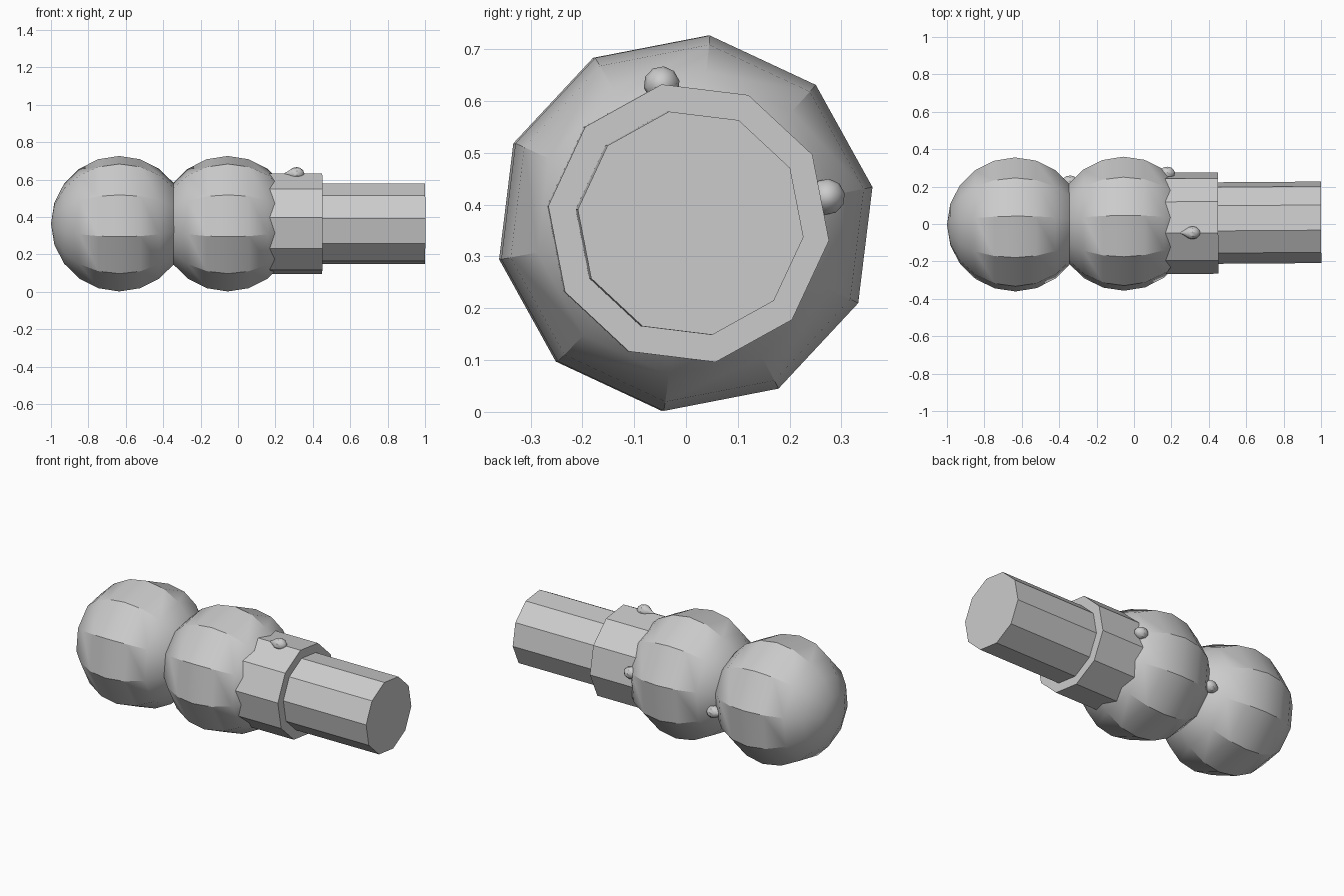
import bpy, bmesh, math
from mathutils import Matrix

cube = bpy.data.objects.get("Cube")
if cube:
    bpy.data.objects.remove(cube, do_unlink=True)

grey = bpy.data.materials.new("plain grey")
grey.use_nodes = True
COLOUR = (0.6, 0.6, 0.6, 1.0)
grey.diffuse_color = COLOUR
bsdf = next(n for n in grey.node_tree.nodes if n.type == 'BSDF_PRINCIPLED')
bsdf.inputs["Base Color"].default_value = COLOUR

SIDES = 10
AXIS_Z = 0.364
YAW = 0.007  # the body's long axis is turned very slightly


def lathe(name, profile, phase, centre):
    """Revolve (x, radius) points round the x axis into a ten-sided solid."""
    bm = bmesh.new()
    rings = []
    for x, r in profile:
        ring = []
        for i in range(SIDES):
            a = math.radians(phase) + math.tau * i / SIDES
            ring.append(bm.verts.new((x, r * math.cos(a), r * math.sin(a))))
        rings.append(ring)
    for a, b in zip(rings, rings[1:]):
        for i in range(SIDES):
            j = (i + 1) % SIDES
            bm.faces.new((a[i], a[j], b[j], b[i]))
    # close open ends; zero-radius ends collapse to a pole
    for ring, (x, r) in zip((rings[0], rings[-1]), (profile[0], profile[-1])):
        if r > 0:
            bm.faces.new(ring)
    bmesh.ops.remove_doubles(bm, verts=bm.verts, dist=1e-5)
    bmesh.ops.recalc_face_normals(bm, faces=bm.faces)
    mesh = bpy.data.meshes.new(name)
    bm.to_mesh(mesh)
    bm.free()
    mesh.materials.append(grey)
    obj = bpy.data.objects.new(name, mesh)
    bpy.context.collection.objects.link(obj)
    obj.matrix_world = Matrix.Translation(centre) @ Matrix.Rotation(YAW, 4, 'Z')
    bpy.ops.object.select_all(action='DESELECT')
    obj.select_set(True)
    bpy.context.view_layer.objects.active = obj
    bpy.ops.object.shade_smooth_by_angle(angle=math.radians(30))
    return obj


def on_axis(x):
    return (x, 0.002 + YAW * x, AXIS_Z)


# Two overlapping balls with their poles along x
R = 0.365
ball = [(-R * math.cos(math.pi * k / 10), R * math.sin(math.pi * k / 10) if 0 < k < 10 else 0.0)
        for k in range(11)]
lathe("end_ball", ball, 11, on_axis(-0.635))
lathe("middle_ball", ball, 11, on_axis(-0.055))

# Wide collar and narrower handle
lathe("collar", [(-0.15, 0.273), (0.15, 0.273)], -7, on_axis(0.30))
lathe("handle", [(-0.32, 0.2195), (0.32, 0.2195)], -7, on_axis(0.68))

# Small teardrop studs, pointed towards the balls
stud = [(-0.065, 0), (-0.04, 0.015), (-0.017, 0.031), (0.004, 0.035),
        (0.024, 0.030), (0.039, 0.016), (0.045, 0)]
for name, place in (("collar_stud", (0.31, -0.047, 0.632)),
                    ("side_stud", (0.175, 0.272, 0.415)),
                    ("joint_stud", (-0.345, 0.225, 0.30))):
    lathe(name, stud, 11, place)
